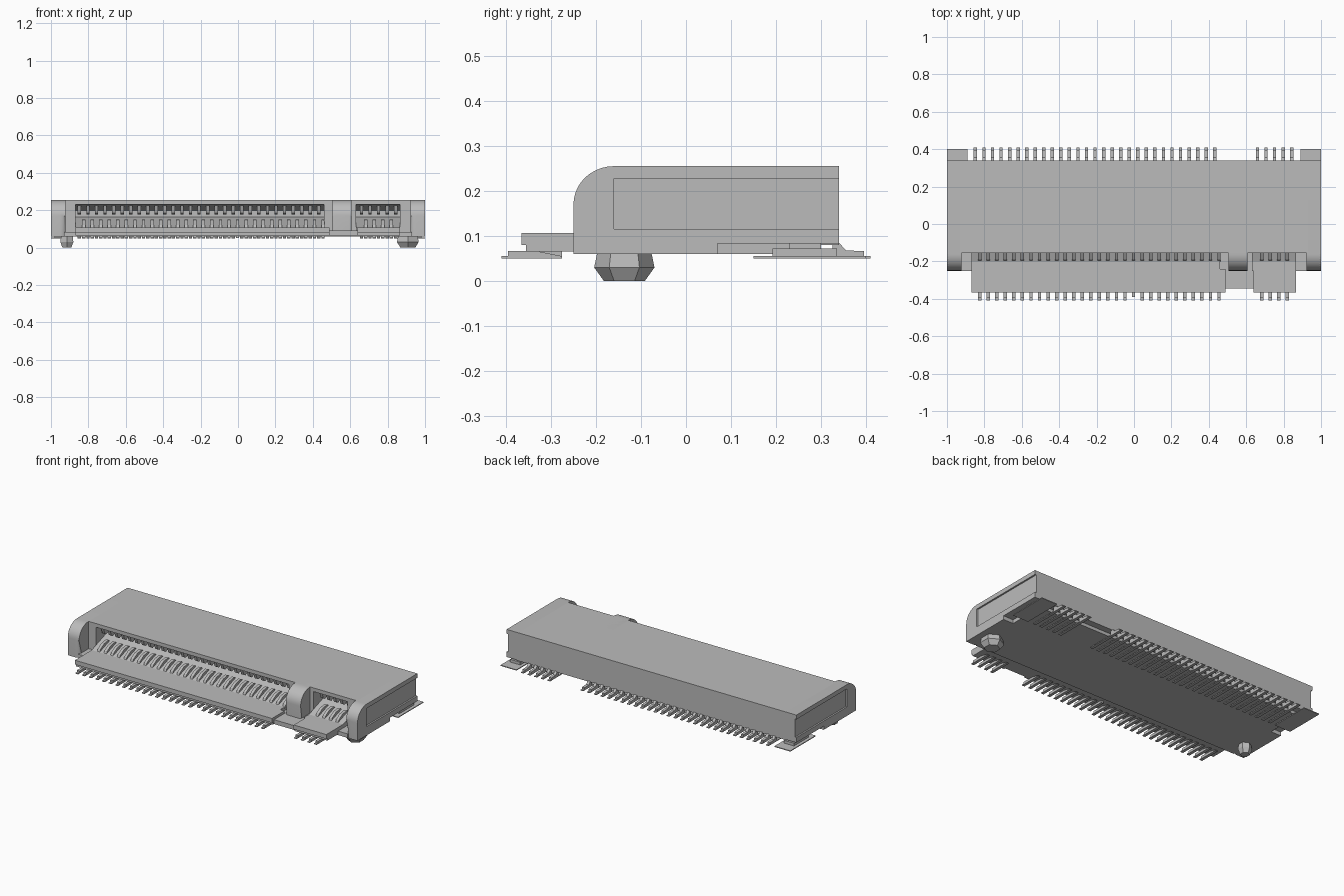
import bpy, bmesh, math

if "Cube" in bpy.data.objects:
    bpy.data.objects.remove(bpy.data.objects["Cube"])

GREY = (0.5, 0.5, 0.5, 1.0)
grey = bpy.data.materials.new("plain grey")
grey.use_nodes = True
grey.diffuse_color = GREY
grey.node_tree.nodes["Principled BSDF"].inputs["Base Color"].default_value = GREY


def finish(name, bm, smooth=False):
    bmesh.ops.recalc_face_normals(bm, faces=bm.faces)
    mesh = bpy.data.meshes.new(name)
    bm.to_mesh(mesh)
    bm.free()
    mesh.materials.append(grey)
    obj = bpy.data.objects.new(name, mesh)
    bpy.context.collection.objects.link(obj)
    if smooth:
        bpy.ops.object.select_all(action="DESELECT")
        obj.select_set(True)
        bpy.context.view_layer.objects.active = obj
        bpy.ops.object.shade_smooth_by_angle(angle=math.radians(35))
    return obj


def extrude(bm, profile, x0, x1):
    """Sweep a (y, z) outline from x0 to x1."""
    a = [bm.verts.new((x0, y, z)) for y, z in profile]
    b = [bm.verts.new((x1, y, z)) for y, z in profile]
    bm.faces.new(a)
    bm.faces.new(b[::-1])
    for i in range(len(a)):
        j = (i + 1) % len(a)
        bm.faces.new((a[i], b[i], b[j], a[j]))


def slab(name, profile, spans):
    bm = bmesh.new()
    for x0, x1 in spans:
        extrude(bm, profile, x0, x1)
    return finish(name, bm)


def box(y0, y1, z0, z1):
    return [(y0, z0), (y1, z0), (y1, z1), (y0, z1)]


def row(name, profile, centres, width=0.018):
    return slab(name, profile, [(x - width / 2, x + width / 2) for x in centres])


# Housing: slotted lengths with tapered mouth, solid lengths between them
rear = [(0.3, 0.06), (0.3, 0.08), (0.34, 0.08), (0.34, 0.255), (-0.155, 0.255)]
slotted = [(-0.25, 0.06)] + rear + [(-0.155, 0.232), (-0.03, 0.2), (-0.03, 0.165),
                                    (-0.2, 0.107), (-0.25, 0.107)]
solid = [(-0.25, 0.06)] + rear + [(-0.155, 0.085), (-0.25, 0.085)]
slab("slotted_housing", slotted, [(-0.87, 0.46), (0.63, 0.865)])
slab("solid_housing", solid, [(-0.93, -0.87), (0.46, 0.63), (0.865, 0.93)])

# Front tray with a lower shelf at the key
tray = [(-0.355, 0.065), (-0.24, 0.065), (-0.24, 0.107), (-0.365, 0.107),
        (-0.365, 0.08), (-0.355, 0.08)]
slab("front_tray", tray, [(-0.87, 0.49), (0.64, 0.865)])
slab("key_shelf", box(-0.345, -0.15, 0.065, 0.092), [(0.49, 0.64)])

# Rounded nose outline shared by the end walls and the key post
nose = [(-0.16 - 0.09 * math.sin(t), 0.17 + 0.085 * math.cos(t))
        for t in (math.pi / 2 * i / 10 for i in range(11))]
wall = nose + [(-0.25, 0.06), (0.07, 0.06), (0.07, 0.083), (0.34, 0.083), (0.34, 0.255)]
frame = nose + [(-0.25, 0.06), (0.07, 0.06), (0.07, 0.083), (0.34, 0.083),
                (0.34, 0.115), (-0.16, 0.115), (-0.16, 0.228), (0.34, 0.228), (0.34, 0.255)]


def rounded(name, profile, x0, x1, sides, radius):
    bm = bmesh.new()
    extrude(bm, profile, x0, x1)
    edges = []
    for e in bm.edges:
        p, q = (v.co for v in e.verts)
        on_side = any(abs(p.x - s) < 1e-4 and abs(q.x - s) < 1e-4 for s in sides)
        on_nose = max(p.y, q.y) < -0.15 and max(p.z, q.z) > 0.1
        if on_side and on_nose:
            edges.append(e)
    bmesh.ops.bevel(bm, geom=edges, offset=radius, segments=5, profile=0.5,
                    affect="EDGES", clamp_overlap=True)
    return finish(name, bm, True)


for side, s in (("left", 1), ("right", -1)):
    rounded(side + "_end_wall", wall, s * 0.922, s * 0.99, [s * 0.922], 0.03)
    slab(side + "_side_frame", frame, [(s * 0.99, s * 1.0)])

post = nose + [(-0.25, 0.09), (0.0, 0.09), (0.0, 0.255)]
rounded("key_post", post, 0.505, 0.607, [0.505, 0.607], 0.04)

# Contact rows and solder tails
PITCH = 0.0457
front_main = [-0.825 + PITCH * i for i in range(29)]
front_x = front_main + [0.683 + PITCH * i for i in range(4)]
rear_x = [-0.848 + PITCH * i for i in range(29)] + [0.66 + PITCH * i for i in range(5)]
short_x = front_main[18]

front_tail = [(-0.41, 0.05), (-0.275, 0.05), (-0.275, 0.055), (-0.33, 0.066),
              (-0.395, 0.066), (-0.395, 0.055), (-0.41, 0.055)]
row("front_tails", front_tail, [x for x in front_x if x != short_x])
row("short_tail", box(-0.39, -0.275, 0.052, 0.066), [short_x])
rear_tail = [(0.15, 0.05), (0.41, 0.05), (0.41, 0.055), (0.395, 0.055), (0.395, 0.066),
             (0.355, 0.068), (0.34, 0.085), (0.325, 0.085), (0.325, 0.055), (0.15, 0.055)]
row("rear_tails", rear_tail, rear_x)

lower_contact = [(-0.2, 0.1), (-0.19, 0.122), (-0.155, 0.143), (-0.11, 0.15), (-0.08, 0.13)]
row("lower_contacts", lower_contact, front_x)
upper_contact = [(-0.13, 0.23), (-0.115, 0.185), (-0.1, 0.176), (-0.08, 0.185),
                 (-0.02, 0.195), (-0.02, 0.21)]
row("upper_contacts", upper_contact, rear_x)

# Solder tabs under the rear corners, each with a stepped clip
for side, s in (("left", 1), ("right", -1)):
    ends = [(s * 0.89, s * 1.0)]
    slab(side + "_solder_tab", box(0.15, 0.4, 0.05, 0.055), ends)
    slab(side + "_tab_clip", box(0.192, 0.335, 0.055, 0.072), [(s * 0.91, s * 0.98)])
    slab(side + "_tab_hook", box(0.23, 0.3, 0.07, 0.085), [(s * 0.92, s * 0.97)])


# Faceted locating pegs
def peg(name, x, radius):
    bm = bmesh.new()
    rings = []
    for z, k in ((0.0, 0.68), (0.03, 1.0), (0.062, 0.9)):
        rings.append([bm.verts.new((x + radius * k * math.sin(math.pi / 3 * i),
                                    -0.137 + radius * k * math.cos(math.pi / 3 * i), z))
                      for i in range(6)])
    bm.faces.new(rings[0])
    bm.faces.new(rings[-1])
    for low, high in zip(rings, rings[1:]):
        for i in range(6):
            j = (i + 1) % 6
            bm.faces.new((low[i], low[j], high[j], high[i]))
    return finish(name, bm)


peg("large_peg", 0.908, 0.067)
peg("small_peg", -0.915, 0.04)
